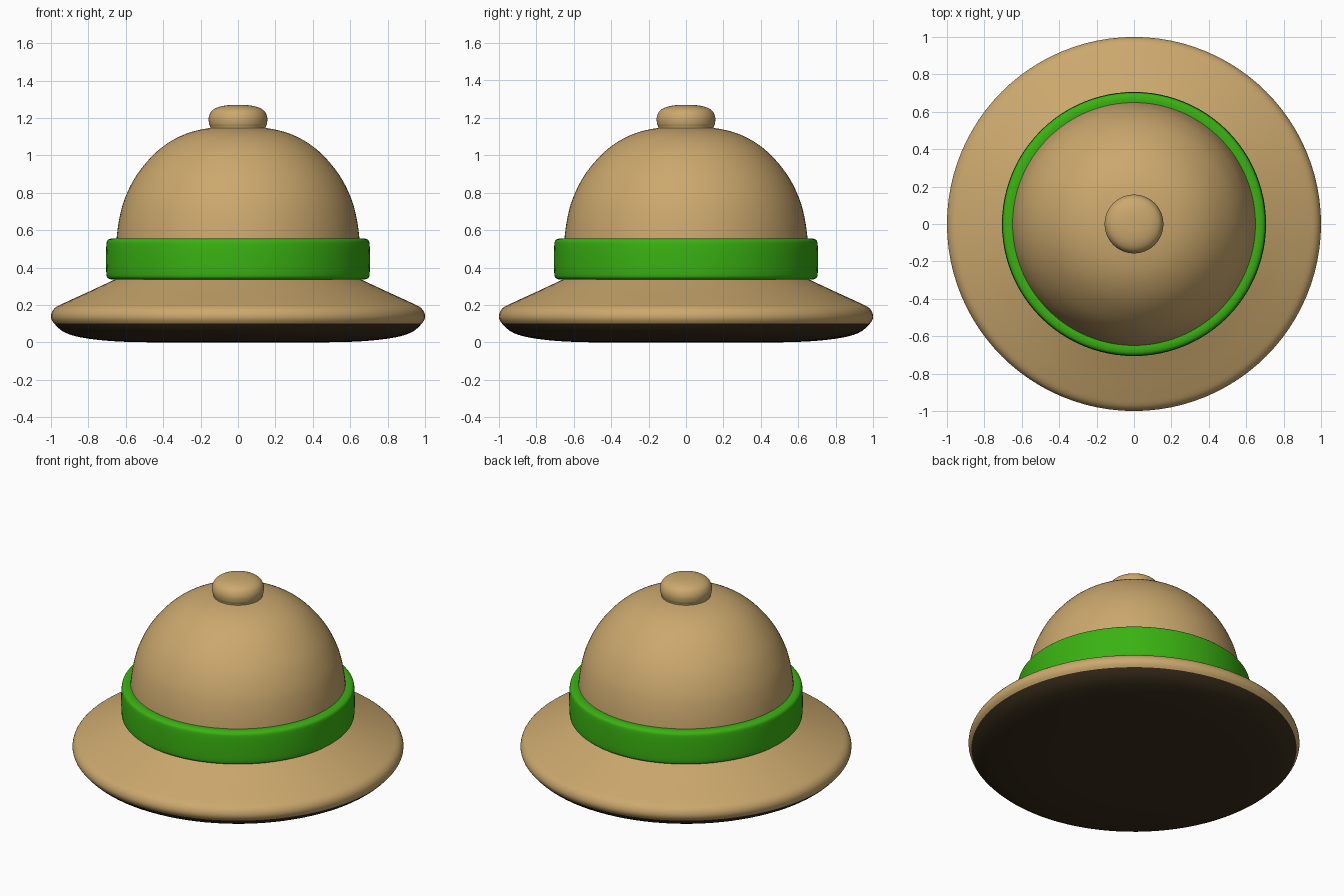
import bpy, bmesh, math
from mathutils import Vector

cube = bpy.data.objects.get("Cube")
if cube:
    bpy.data.objects.remove(cube, do_unlink=True)

SIDES = 96


def material(name, rgb):
    mat = bpy.data.materials.new(name)
    mat.use_nodes = True
    color = (*rgb, 1)
    mat.diffuse_color = color
    bsdf = next(n for n in mat.node_tree.nodes if n.type == "BSDF_PRINCIPLED")
    bsdf.inputs["Base Color"].default_value = color
    return mat


def smooth_profile(points, steps=4):
    """Rounded curve running through all the given (radius, height) points."""
    pts = [Vector(p) for p in points]
    pts = [2 * pts[0] - pts[1]] + pts + [2 * pts[-1] - pts[-2]]
    out = []
    for a, b, c, d in zip(pts, pts[1:], pts[2:], pts[3:]):
        for s in range(steps):
            t = s / steps
            out.append(0.5 * (2 * b + (c - a) * t + (2 * a - 5 * b + 4 * c - d) * t**2
                              + (3 * b - a - 3 * c + d) * t**3))
    return out + [pts[-2]]


def lathe(name, points, mats, rule=lambda z: 0):
    """Turn a profile, listed from its bottom outward and up, around the z axis."""
    bm = bmesh.new()
    rings = []
    for r, z in smooth_profile(points):
        r = max(r, 0)
        rings.append([bm.verts.new((r * math.cos(a), r * math.sin(a), z))
                      for a in (math.tau * i / SIDES for i in range(SIDES))])
    for low, high in zip(rings, rings[1:]):
        for i in range(SIDES):
            j = (i + 1) % SIDES
            face = bm.faces.new((low[i], low[j], high[j], high[i]))
            face.material_index = rule(face.calc_center_median().z)
    bmesh.ops.remove_doubles(bm, verts=bm.verts, dist=0.0001)
    mesh = bpy.data.meshes.new(name)
    bm.to_mesh(mesh)
    bm.free()
    for mat in mats:
        mesh.materials.append(mat)
    obj = bpy.data.objects.new(name, mesh)
    bpy.context.collection.objects.link(obj)
    bpy.ops.object.select_all(action="DESELECT")
    obj.select_set(True)
    bpy.context.view_layer.objects.active = obj
    bpy.ops.object.shade_smooth_by_angle(angle=math.radians(50))
    return obj


tan = material("tan cloth", (0.60, 0.395, 0.155))
green = material("green band", (0.042, 0.445, 0.006))
brown = material("dark brown underside", (0.042, 0.027, 0.011))

# Brim with a closed dark underside
SEAM = 0.1
lathe("brim",
      [(0, 0), (0.3, 0), (0.6, 0.003), (0.8, 0.02), (0.92, 0.05), (0.982, SEAM),
       (1, 0.14), (0.98, 0.183), (0.92, 0.215), (0.8, 0.27), (0.64, 0.345)],
      [tan, brown], lambda z: 1 if z < SEAM else 0)

# Domed crown
lathe("crown",
      [(0.66, 0.34), (0.655, 0.45), (0.65, 0.55), (0.635, 0.66), (0.605, 0.77),
       (0.545, 0.89), (0.455, 1.0), (0.36, 1.075), (0.25, 1.125), (0.12, 1.15), (0, 1.155)],
      [tan])

# Hat band with rounded edges
lathe("hat_band",
      [(0.645, 0.336), (0.675, 0.336), (0.697, 0.345), (0.704, 0.37), (0.706, 0.445),
       (0.704, 0.52), (0.697, 0.546), (0.675, 0.556), (0.645, 0.556)],
      [green])

# Button on top
lathe("top_button",
      [(0.15, 1.13), (0.148, 1.15), (0.155, 1.17), (0.156, 1.205), (0.14, 1.238),
       (0.105, 1.258), (0.055, 1.268), (0, 1.27)],
      [tan])
